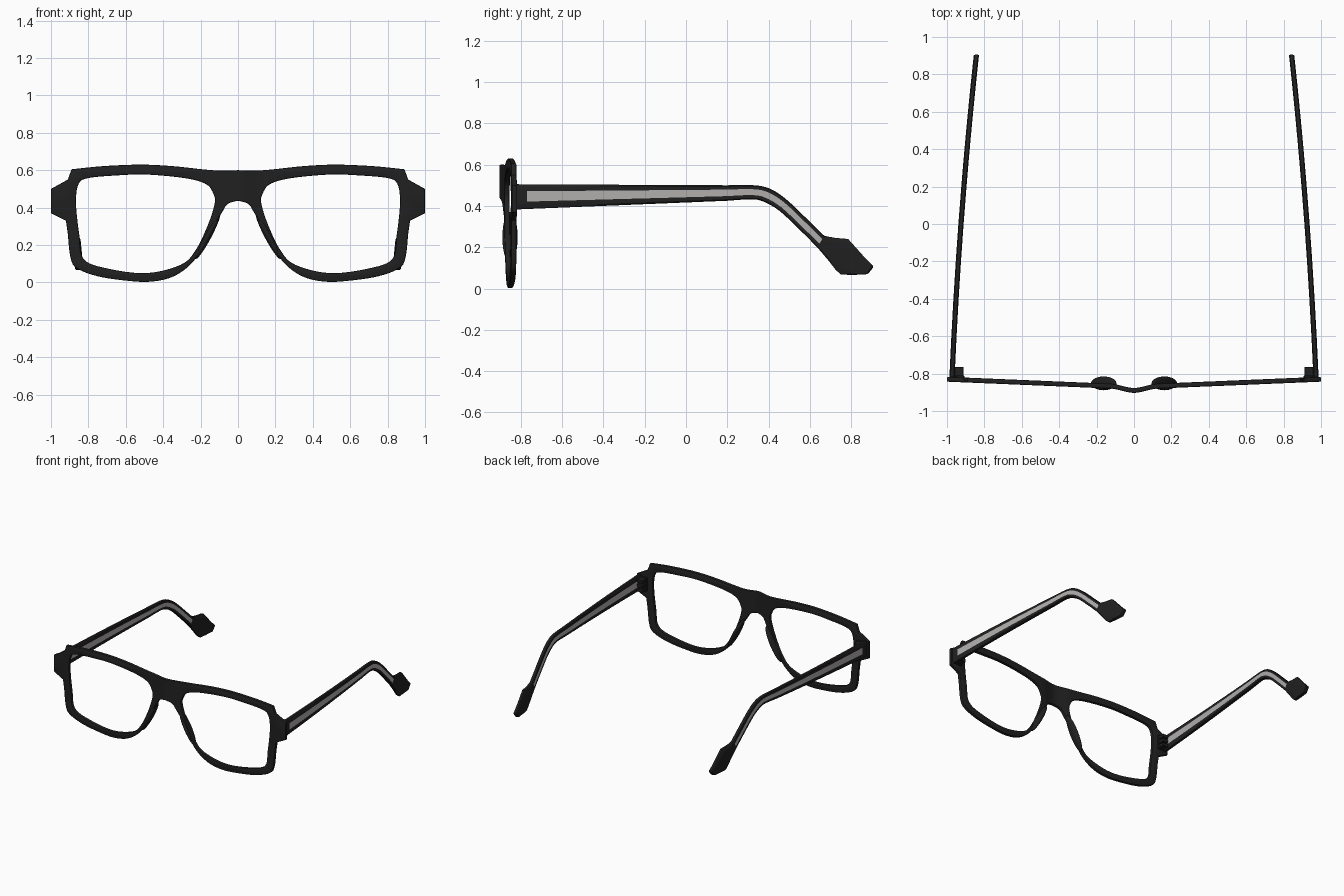
import bpy, bmesh, math
from mathutils import Vector

cube = bpy.data.objects.get("Cube")
if cube:
    bpy.data.objects.remove(cube)


def make_material(name, rgb):
    m = bpy.data.materials.new(name)
    m.use_nodes = True
    m.diffuse_color = (*rgb, 1)
    m.node_tree.nodes["Principled BSDF"].inputs["Base Color"].default_value = (*rgb, 1)
    return m


BLACK = make_material("black acetate", (0.015, 0.015, 0.015))
SILVER = make_material("silver core", (0.45, 0.43, 0.43))


def smooth(points, n=6, closed=False):
    """Catmull-Rom curve through the points."""
    p = [Vector(q) for q in points]
    p = [p[-1]] + p + p[:2] if closed else [p[0]] + p + [p[-1]]
    out = []
    for a, b, c, d in zip(p, p[1:], p[2:], p[3:]):
        for i in range(n):
            t = i / n
            out.append(0.5 * (2 * b + (c - a) * t + (2 * a - 5 * b + 4 * c - d) * t * t
                              + (3 * b - a - 3 * c + d) * t ** 3))
    return out if closed else out + [p[-1]]


def finish(bm, name, mats, angle=35):
    bmesh.ops.recalc_face_normals(bm, faces=bm.faces)
    mesh = bpy.data.meshes.new(name)
    bm.to_mesh(mesh)
    bm.free()
    for m in mats:
        mesh.materials.append(m)
    obj = bpy.data.objects.new(name, mesh)
    bpy.context.collection.objects.link(obj)
    bpy.ops.object.select_all(action='DESELECT')
    obj.select_set(True)
    bpy.context.view_layer.objects.active = obj
    bpy.ops.object.shade_smooth_by_angle(angle=math.radians(angle))
    return obj


def front_y(x):
    """Slight wrap of the front, with the bridge bowed forward."""
    a = abs(x)
    return -0.872 + 0.042 * a - 0.009 * (1 + math.cos(math.pi * min(a / 0.13, 1)))


# Front: half outline mirrored, with a hole for each lens
top = smooth([(0, .6), (.1, .598), (.2, .606), (.35, .622), (.52, .63), (.72, .622), (.89, .605)])
endpiece = [(.91, .55), (1, .5), (1, .37), (.92, .33)]
lower = smooth([(.91, .26), (.895, .13), (.86, .075), (.75, .033), (.6, .01), (.47, .004),
                (.35, .03), (.25, .1), (.175, .21), (.125, .31), (.085, .375), (.055, .42), (0, .437)])
half = [tuple(p) for p in top] + endpiece + [tuple(p) for p in lower]
outline = half + [(-x, z) for x, z in half[-2:0:-1]]
lens = smooth([(.13, .47), (.125, .42), (.16, .31), (.225, .175), (.305, .095), (.49, .05),
               (.7, .075), (.825, .125), (.848, .25), (.866, .42), (.853, .525), (.8, .558),
               (.65, .572), (.49, .577), (.28, .557), (.17, .525)], closed=True)

curve = bpy.data.curves.new("front_profile", 'CURVE')
curve.dimensions = '2D'
curve.fill_mode = 'BOTH'
curve.extrude = 0.007
curve.bevel_depth = 0.006
curve.offset = -0.006
curve.bevel_resolution = 1
for loop in (outline, lens, [(-x, z) for x, z in lens]):
    sp = curve.splines.new('POLY')
    sp.points.add(len(loop) - 1)
    for pt, (x, z) in zip(sp.points, loop):
        pt.co = (x, z, 0, 1)
    sp.use_cyclic_u = True
helper = bpy.data.objects.new("front_profile", curve)
bpy.context.collection.objects.link(helper)
bpy.context.view_layer.update()
flat = bpy.data.meshes.new_from_object(helper.evaluated_get(bpy.context.evaluated_depsgraph_get()))
bpy.data.objects.remove(helper)

bm = bmesh.new()
bm.from_mesh(flat)
bpy.data.meshes.remove(flat)
bmesh.ops.remove_doubles(bm, verts=bm.verts, dist=0.0003)
for i in range(-8, 9):
    bmesh.ops.bisect_plane(bm, geom=bm.verts[:] + bm.edges[:] + bm.faces[:],
                           plane_co=(i * 0.02, 0, 0), plane_no=(1, 0, 0))
for f in bm.faces:
    f.material_index = 0
for v in bm.verts:
    x, z, d = v.co
    v.co = (x, front_y(x) + d, z)
finish(bm, "front_frame", [BLACK])

# Temple stations: (lower y, lower z, upper y, upper z)
straight = [(y, .383 + .041 * (y + .82), y, .505 - .005 * (y + .82))
            for y in (-.82, -.77, -.6, -.4, -.2, 0)]
bend = smooth([(.2, .425, .2, .5), (.31, .432, .33, .5), (.37, .423, .41, .482),
               (.45, .378, .49, .428), (.55, .285, .595, .328), (.635, .2, .67, .255)], 4)
tip = [(.69, .135, .725, .245), (.725, .09, .785, .24), (.75, .068, .83, .19),
       (.8, .066, .87, .145), (.87, .068, .905, .11), (.885, .075, .905, .1)]
stations = straight + [tuple(p) for p in bend] + tip
stripe_range = range(1, len(straight) + len(bend) - 1)
SECTION = [(0, .6), (.07, 1), (.3, 1), (.72, 1), (.93, 1), (1, .6)]
RING = SECTION + [(t, -s) for t, s in reversed(SECTION)]


def temple(side, name):
    bm = bmesh.new()
    rings = []
    for i, (yb, zb, yt, zt) in enumerate(stations):
        thick = 0.008 if i == len(stations) - 1 else 0.014
        ring = []
        for t, s in RING:
            y, z = yb + (yt - yb) * t, zb + (zt - zb) * t
            x = 0.925 - 0.074 * y - 0.019 * y * y + s * thick
            ring.append(bm.verts.new((side * x, y, z)))
        rings.append(ring)
    n = len(RING)
    for i, (a, b) in enumerate(zip(rings, rings[1:])):
        for k in range(n):
            f = bm.faces.new((a[k], a[(k + 1) % n], b[(k + 1) % n], b[k]))
            f.material_index = int(i in stripe_range and k in (2, 8))
    bm.faces.new(rings[0])
    bm.faces.new(rings[-1])
    finish(bm, name, [BLACK, SILVER])


def box(name, centre, size):
    bm = bmesh.new()
    bmesh.ops.create_cube(bm, size=1)
    for v in bm.verts:
        v.co = Vector(c + s * d for c, s, d in zip(centre, size, v.co))
    bmesh.ops.bevel(bm, geom=bm.edges[:], offset=0.003, segments=1, affect='EDGES')
    finish(bm, name, [BLACK])


def nose_pad(side, name):
    bm = bmesh.new()
    bmesh.ops.create_uvsphere(bm, u_segments=20, v_segments=14, radius=1)
    tilt = math.radians(28) * side
    for v in bm.verts:
        x, y, z = v.co.x * 0.02, v.co.y * 0.037, v.co.z * 0.14
        v.co = (side * 0.162 + x * math.cos(tilt) - z * math.sin(tilt),
                -0.852 + y, 0.248 + z * math.cos(tilt) + x * math.sin(tilt))
    finish(bm, name, [BLACK])


for side, label in ((1, "left"), (-1, "right")):
    temple(side, label + "_temple")
    nose_pad(side, label + "_nose_pad")
    # Hinge: a mounting plate with three knuckles
    box(label + "_hinge_plate", (side * .945, -.818, .44), (.075, .016, .11))
    for i, z in enumerate((.405, .44, .475)):
        box(f"{label}_hinge_knuckle_{i + 1}", (side * .938, -.793, z), (.055, .056, .026))
